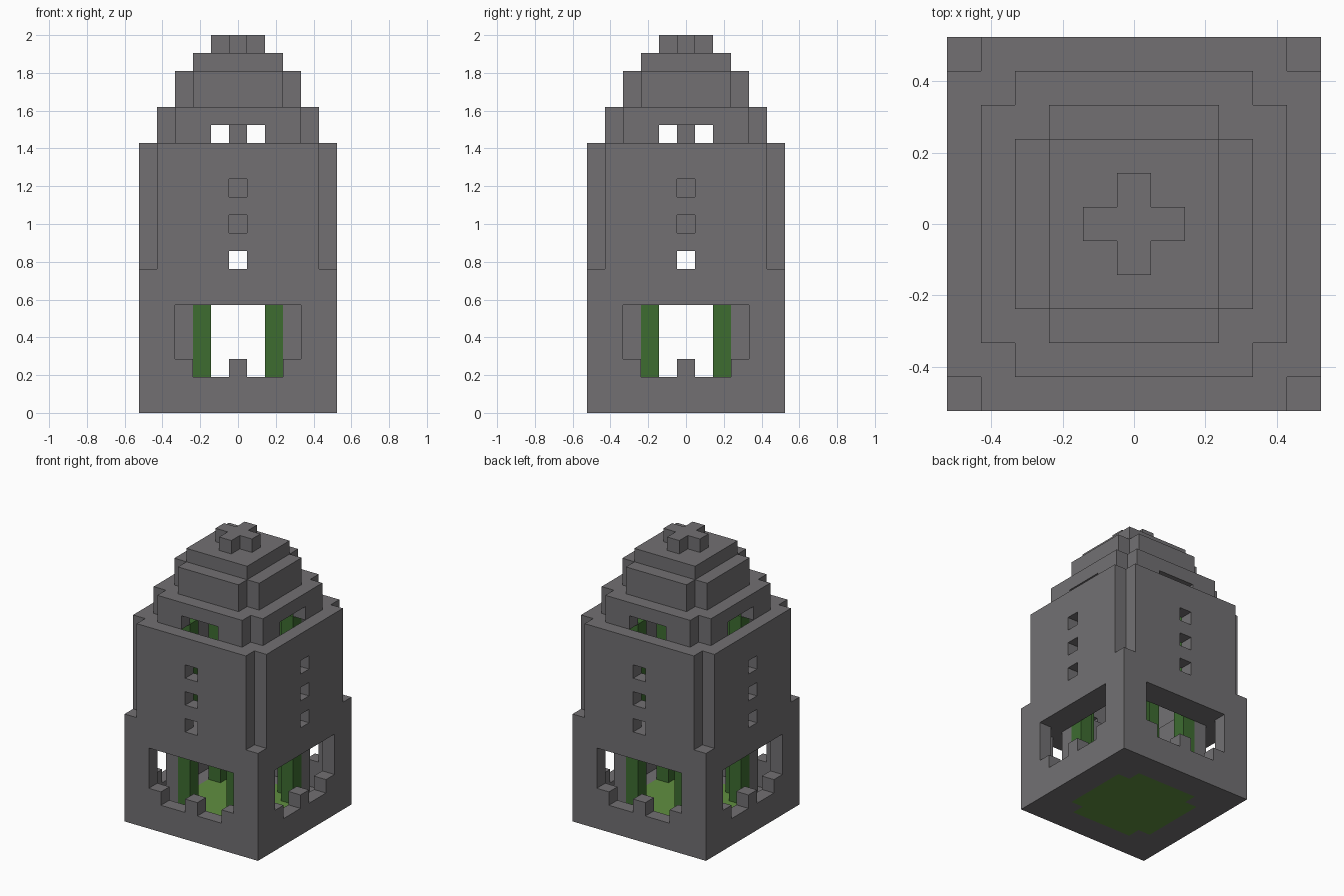
import bpy
import bmesh
from mathutils import Vector

if "Cube" in bpy.data.objects:
    bpy.data.objects.remove(bpy.data.objects["Cube"], do_unlink=True)

UNIT = 2 / 21  # edge of one block


def material(name, rgb):
    m = bpy.data.materials.new(name)
    m.use_nodes = True
    m.diffuse_color = (*rgb, 1)
    m.node_tree.nodes["Principled BSDF"].inputs["Base Color"].default_value = (*rgb, 1)
    return m


STONE = material("stone grey", (0.168, 0.163, 0.171))
LEAF = material("dark green", (0.047, 0.150, 0.030))
GRASS = material("grass green", (0.119, 0.275, 0.051))


def plate(r, z0, z1, notched=False):
    """Square slab of blocks reaching r blocks from the centre, corners optional."""
    return {(x, y, z) for x in range(-r, r + 1) for y in range(-r, r + 1)
            for z in range(z0, z1)
            if not (notched and abs(x) == r and abs(y) == r)}


def wall(r, z0, z1, notched=False, thick=1):
    return plate(r, z0, z1, notched) - plate(r - thick, z0, z1)


def posts(a, b, z0, z1):
    """Upright posts at every mirrored position of (a, b)."""
    return {(sx * p, sy * q, z) for p, q in ((a, b), (b, a))
            for sx in (-1, 1) for sy in (-1, 1) for z in range(z0, z1)}


def opening(r, half, z0, z1):
    """Openings centred on all four sides of a wall."""
    cut = set()
    for i in range(-half, half + 1):
        cut |= posts(i, r, z0, z1)
    return cut


# Ground: grass patch set into a stone slab
grass = plate(3, 0, 1, notched=True)
foundation = plate(5, 0, 1) - grass

# Lower storey with wide openings and a stepped sill
lower = wall(5, 1, 8) | wall(4, 6, 8)
lower -= opening(5, 3, 3, 6) | opening(5, 2, 2, 3)
lower |= posts(0, 5, 2, 3)

# Upper storey with three small windows per side
upper = wall(5, 8, 15, notched=True) | posts(4, 4, 8, 15)
for level in (8, 10, 12):
    upper -= opening(5, 0, level, level + 1)

# Stepped roof
belfry = wall(4, 15, 17, notched=True) - opening(4, 1, 15, 16)
dome = wall(3, 17, 19, notched=True) | posts(2, 2, 17, 19)
cap = plate(2, 19, 20)
finial = plate(1, 20, 21, notched=True)

parts = [
    ("grass_floor", grass, GRASS),
    ("foundation", foundation, STONE),
    ("lower_storey", lower, STONE),
    ("upper_storey", upper, STONE),
    ("belfry", belfry, STONE),
    ("roof_dome", dome, STONE),
    ("roof_cap", cap, STONE),
    ("finial", finial, STONE),
    ("inner_corner_posts", posts(3, 3, 1, 17), STONE),
    ("vine_columns", posts(2, 3, 1, 15), LEAF),
    ("hanging_core", plate(0, 10, 19), STONE),
]
solid = set().union(*(cells for _, cells, _ in parts))


def build(name, cells, mat):
    """Skin the blocks, keeping only faces open to the air."""
    bm = bmesh.new()
    verts = {}

    def vert(p):
        key = tuple(round(c * 2) for c in p)
        if key not in verts:
            verts[key] = bm.verts.new(p * UNIT)
        return verts[key]

    for cell in sorted(cells):
        centre = Vector(cell) + Vector((0, 0, 0.5))
        for axis in range(3):
            for sign in (-1, 1):
                n = Vector((0, 0, 0))
                n[axis] = sign
                if tuple(c + int(d) for c, d in zip(cell, n)) in solid:
                    continue
                u = Vector((0, 0, 0))
                u[(axis + 1) % 3] = 0.5
                v = n.cross(u)
                mid = centre + n / 2
                bm.faces.new([vert(mid + o) for o in (-u - v, u - v, u + v, v - u)])
    mesh = bpy.data.meshes.new(name)
    bm.to_mesh(mesh)
    bm.free()
    mesh.materials.append(mat)
    bpy.context.collection.objects.link(bpy.data.objects.new(name, mesh))


for part in parts:
    build(*part)
